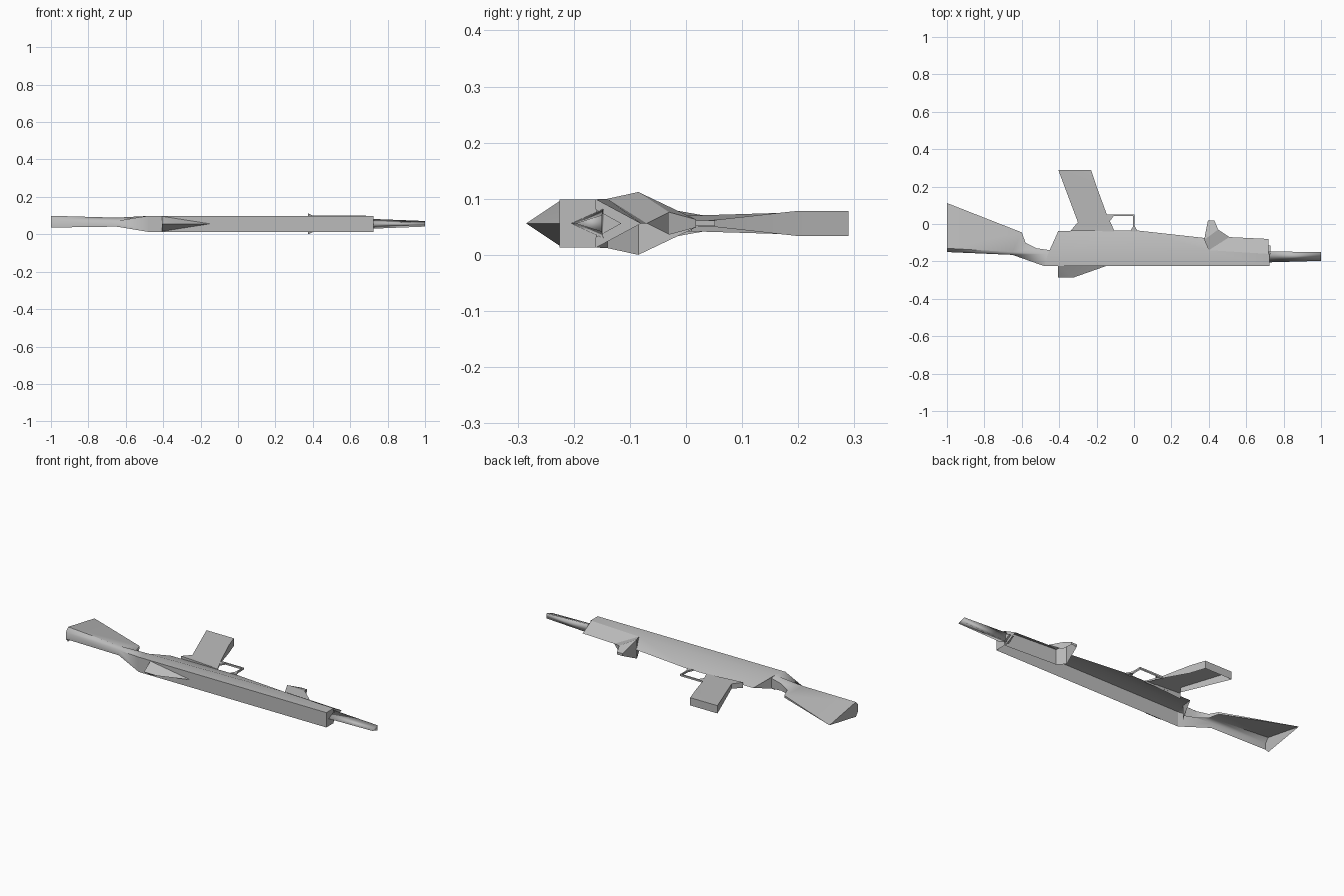
import bpy, bmesh, math

if "Cube" in bpy.data.objects:
    bpy.data.objects.remove(bpy.data.objects["Cube"])

MID = 0.056  # height of the centre plane; the model lies on its side

grey = bpy.data.materials.new("mid_grey")
grey.diffuse_color = (0.5, 0.5, 0.5, 1)
grey.use_nodes = True
grey.node_tree.nodes["Principled BSDF"].inputs["Base Color"].default_value = grey.diffuse_color


def shell(name, pts, sides, rim, closed=False, angle=35):
    """pts: (x, y, half thickness). sides: faces on the upper side.
    rim: counter-clockwise path bridged to its mirror image below.
    The underside is left open unless closed is set."""
    bm = bmesh.new()
    up = [bm.verts.new((x, y, MID + h)) for x, y, h in pts]
    low = [v if p[2] == 0 else bm.verts.new((p[0], p[1], MID - p[2]))
           for v, p in zip(up, pts)]

    def face(vs):
        vs = list(dict.fromkeys(vs))
        return bm.faces.new(vs) if len(vs) > 2 else None

    for s in sides:
        f = face([up[i] for i in s])
        f.normal_update()
        if f.normal.z < 0:
            f.normal_flip()
        if closed:
            f = face([low[i] for i in s])
            f.normal_update()
            if f.normal.z > 0:
                f.normal_flip()
    for i, j in zip(rim, rim[1:]):
        face([up[i], low[i], low[j], up[j]])
    bmesh.ops.triangulate(bm, faces=[f for f in bm.faces if len(f.verts) > 4])
    loose = [v for v in bm.verts if not v.link_faces]
    bmesh.ops.delete(bm, geom=loose, context='VERTS')
    me = bpy.data.meshes.new(name)
    bm.to_mesh(me)
    bm.free()
    me.materials.append(grey)
    for p in me.polygons:
        p.use_smooth = True
    me.set_sharp_from_angle(angle=math.radians(angle))
    ob = bpy.data.objects.new(name, me)
    bpy.context.collection.objects.link(ob)
    return ob


# receiver: straight upper wall, tapering to a keel
shell("receiver",
      [(-.48, -.225, .043), (.725, -.225, .043), (.725, -.16, .043), (.4, -.14, .043),
       (.38, -.075, 0), (.02, -.035, 0), (-.405, -.038, 0), (-.46, -.16, .043)],
      [(0, 1, 2, 3, 7), (7, 3, 4, 5, 6)],
      [0, 1, 2], angle=35)
shell("receiver_rear",
      [(-.405, -.038, 0), (-.45, -.14, .03), (-.46, -.16, .043)],
      [(0, 1, 2)], [0, 1, 2])

# stock: wedge section with a rounded comb
shell("stock",
      [(-1, -.15, .02), (-.65, -.165, .015), (-.48, -.225, .043),
       (-1, -.13, .043), (-.65, -.15, .033), (-.46, -.16, .043),
       (-1, .112, 0), (-.6, -.045, .006), (-.58, -.1, .012),
       (-.52, -.13, .02), (-.45, -.14, .03)],
      [(0, 1, 4, 3), (1, 2, 5, 4), (3, 4, 7, 6), (4, 8, 7),
       (4, 9, 8), (4, 5, 10, 9)],
      [10, 9, 8, 7, 6, 3, 0, 1, 2], angle=50)

# fore-end with its flared lug
shell("fore_end",
      [(.4, -.14, .044), (.72, -.16, .043), (.72, -.08, 0), (.51, -.07, 0),
       (.45, -.03, .02), (.43, .018, .007), (.395, .018, .007), (.375, -.085, .056)],
      [(0, 1, 2, 3), (0, 3, 4, 7), (7, 4, 5, 6)],
      [0, 1, 2, 3, 4, 5, 6, 7, 0], angle=25)

# magazine
shell("magazine",
      [(-.405, .29, .0225), (-.23, .29, .0225), (-.2, .2, .0225), (-.145, .05, .006),
       (-.105, -.036, .003), (-.34, -.038, .016), (-.3, .01, .014)],
      [(0, 1, 2), (0, 2, 3, 6), (3, 4, 5, 6)],
      [5, 4, 3, 2, 1, 0, 6, 5])

# trigger and guard
shell("trigger",
      [(-.15, .05, .004), (-.105, .05, .004), (-.132, .01, .004),
       (-.105, -.04, .004), (-.17, -.04, .004)],
      [(0, 1, 2), (2, 3, 4), (0, 2, 4)], [4, 3, 2, 1, 0])
shell("trigger_guard",
      [(-.15, .052, .005), (.003, .052, .005), (.003, -.01, .005), (.02, -.04, .005),
       (-.02, -.04, .005), (-.005, -.012, .005), (-.005, .044, .005), (-.15, .044, .005)],
      [(0, 1, 6, 7), (1, 2, 5, 6), (2, 3, 4, 5)],
      [0, 7, 6, 5, 4, 3, 2, 1, 0])

# rear sight wedge
shell("rear_sight",
      [(-.405, -.225, .04), (-.405, -.285, 0), (-.32, -.285, 0), (-.15, -.225, 0)],
      [(0, 1, 2), (0, 2, 3)], [0, 1], closed=True, angle=20)

# barrel and the collar behind it
shell("barrel",
      [(.72, -.205, 0), (1, -.197, 0), (1, -.15, .015), (.72, -.147, .026)],
      [(0, 1, 2, 3)], [1, 2, 3, 0], closed=True, angle=180)
shell("barrel_collar",
      [(.7, -.16, .025), (.73, -.16, .025), (.73, -.115, 0), (.7, -.115, 0)],
      [(0, 1, 2, 3)], [0, 1, 2, 3, 0], closed=True)
